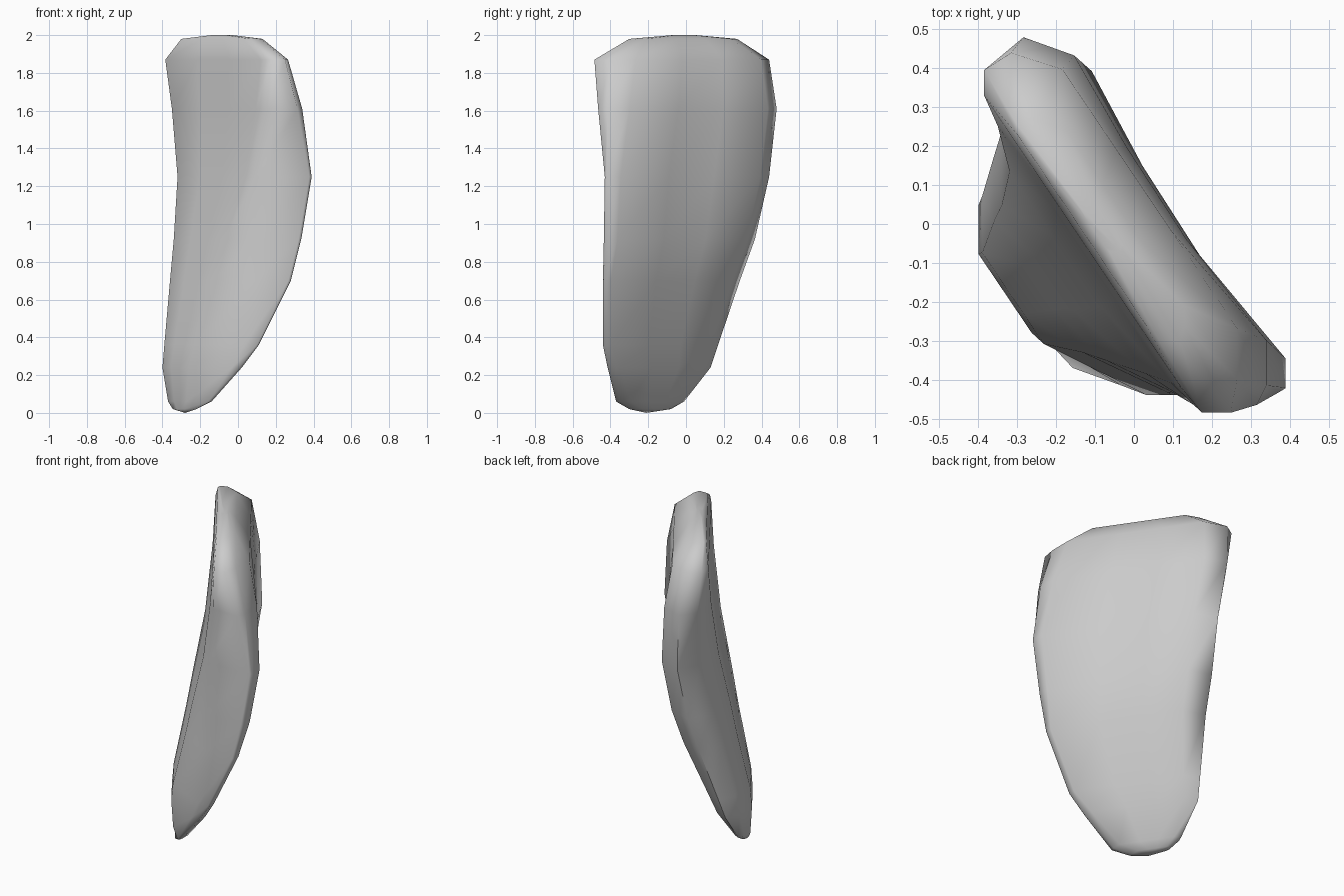
import bpy, bmesh, math
from mathutils import Vector

if "Cube" in bpy.data.objects:
    bpy.data.objects.remove(bpy.data.objects["Cube"])

# Slab runs diagonally in plan; NX, NY is the direction its front face looks
NX, NY = -0.83, -0.56

# Levels: z, xmin, xmax, ymin, ymax, front plane offset, back plane offset,
# right edge rounding, hollow of the back face
levels = [
    (0.02, -0.345, -0.22, -0.30, -0.08, 0.355, 0.31, 0.4, 0.0),
    (0.06, -0.37, -0.14, -0.37, -0.01, 0.365, 0.28, 0.3, 0.0),
    (0.24, -0.40, 0.02, -0.415, 0.13, 0.375, 0.18, 0.15, 0.0),
    (0.36, -0.39, 0.11, -0.44, 0.17, 0.365, 0.13, 0.1, 0.0),
    (0.70, -0.36, 0.28, -0.44, 0.285, 0.295, -0.01, 0.1, 0.0),
    (0.92, -0.34, 0.335, -0.435, 0.365, 0.255, -0.075, 0.1, 0.015),
    (1.25, -0.32, 0.39, -0.43, 0.44, 0.19, -0.13, 0.1, 0.035),
    (1.61, -0.35, 0.34, -0.465, 0.48, 0.15, -0.115, 0.3, 0.025),
    (1.87, -0.385, 0.265, -0.485, 0.44, 0.135, -0.07, 0.4, 0.0),
    (1.98, -0.30, 0.13, -0.30, 0.27, 0.12, 0.01, 0.4, 0.0),
    (2.0, -0.14, -0.03, -0.07, 0.05, 0.095, 0.055, 0.4, 0.0),
]


def at_x(x, offset, z):
    return Vector((x, (offset - NX * x) / NY, z))


def at_y(y, offset, z):
    return Vector(((offset - NY * y) / NX, y, z))


def section(z, x0, x1, y0, y1, front, back, rnd, hollow):
    """Diagonal slab clipped to its bounds, with eased end corners."""
    fa, fb = at_x(x0, front, z), at_y(y0, front, z)
    ba, bb = at_y(y1, back, z), at_x(x1, back, z)
    right, left = Vector((x1, y0, z)), Vector((x0, y1, z))
    inset = Vector((NX, NY, 0)) * hollow
    low = max(0, 1 - z / 1.2)          # front right edge is cut back lower down
    cut = fb.lerp(fa, 0.08 + 0.4 * low)
    toe = fb.lerp(right, min(0.1 + 0.85 * low, 0.8 - rnd * 0.5))
    return [
        fa.lerp(cut, 0.33), fa.lerp(cut, 0.67), cut, toe,
        right.lerp(fb, rnd * 0.4), right.lerp(bb, rnd), bb,
        bb.lerp(ba, 0.35) + inset, bb.lerp(ba, 0.65) + inset * 0.8,
        ba.lerp(bb, 0.06), left.lerp(ba, 0.4), left.lerp(fa, 0.4), fa,
    ]


bm = bmesh.new()
rings = [[bm.verts.new(p) for p in section(*lv)] for lv in levels]

# Skin between levels
n = len(rings[0])
for lo, hi in zip(rings, rings[1:]):
    for i in range(n):
        j = (i + 1) % n
        bm.faces.new((lo[i], lo[j], hi[j], hi[i]))

# Pointed bottom and flat top
tip = bm.verts.new((-0.28, -0.21, 0))
for i in range(n):
    bm.faces.new((tip, rings[0][(i + 1) % n], rings[0][i]))
bm.faces.new(rings[-1])
bmesh.ops.recalc_face_normals(bm, faces=bm.faces)

mesh = bpy.data.meshes.new("curved_blade_panel")
bm.to_mesh(mesh)
bm.free()
panel = bpy.data.objects.new("curved_blade_panel", mesh)
bpy.context.collection.objects.link(panel)
for p in mesh.polygons:
    p.use_smooth = True
mesh.set_sharp_from_angle(angle=math.radians(75))
